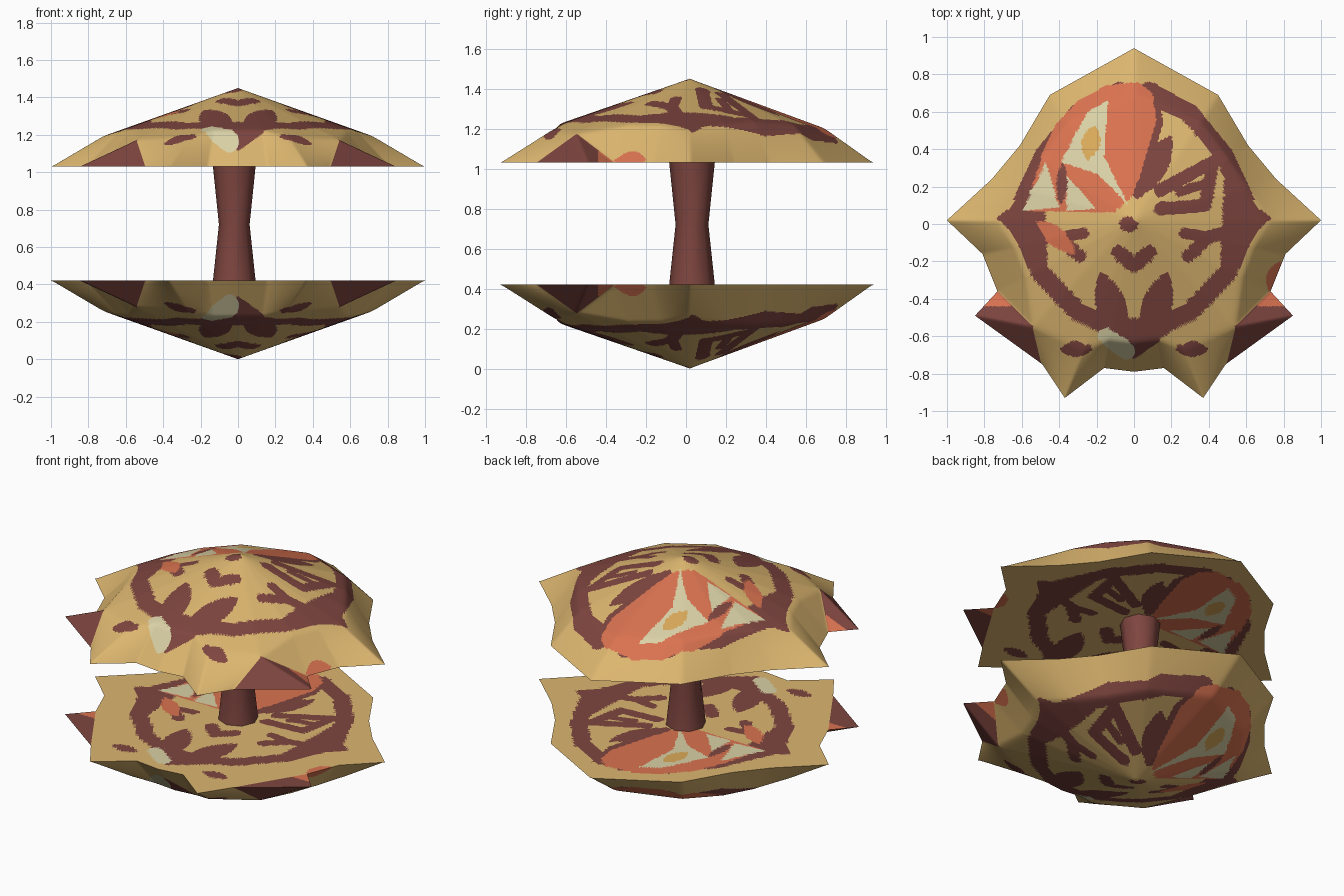
import bpy
import bmesh
import math
from mathutils import Matrix, Vector

cube = bpy.data.objects.get("Cube")
if cube:
    bpy.data.objects.remove(cube)

HEIGHT, SLOPE, RIM_Z = 1.45, .357, 1.03
TAN, MAROON, CORAL, CREAM, OCHRE = range(5)


def make_material(name, red, green, blue):
    colour = (red, green, blue, 1)
    material = bpy.data.materials.new(name)
    material.use_nodes = True
    material.diffuse_color = colour
    shader = material.node_tree.nodes["Principled BSDF"]
    shader.inputs["Base Color"].default_value = colour
    shader.inputs["Roughness"].default_value = .8
    return material


materials = [
    make_material("tan", .72, .47, .16),
    make_material("maroon", .21, .06, .05),
    make_material("coral", .7, .17, .08),
    make_material("cream", .7, .64, .38),
    make_material("ochre", .7, .4, .1),
]


# Painted areas: each helper returns a test for a point seen in plan
def patch(*corners):
    sides = list(zip(corners, corners[1:] + corners[:1]))

    def inside(x, y):
        hit = False
        for (ax, ay), (bx, by) in sides:
            if (ay > y) != (by > y) and x < ax + (y - ay) * (bx - ax) / (by - ay):
                hit = not hit
        return hit
    return inside


def stroke(width, *points):
    pairs = [(Vector(a), Vector(b)) for a, b in zip(points, points[1:])]

    def inside(x, y):
        point = Vector((x, y))
        for start, end in pairs:
            along = end - start
            t = max(0, min(1, (point - start).dot(along) / along.length_squared))
            if (point - start - along * t).length < width:
                return True
        return False
    return inside


def leaf(width, start, end):
    centre = (Vector(start) + Vector(end)) / 2
    half = Vector(end) - centre

    def inside(x, y):
        offset = Vector((x, y)) - centre
        along = offset.dot(half) / half.length_squared
        across = (offset - half * along).length
        return across < width * (1 - along * along)
    return inside


def both(test):
    return lambda x, y: test(abs(x), y)


# Border band with pointed sides, then the mirrored marks inside it
band_paint = [
    (MAROON, both(stroke(.05, (.08, .71), (.3, .59), (.48, .37), (.64, .03),
                         (.5, -.26), (.3, -.47), (0, -.6)))),
    (MAROON, both(patch((.48, .24), (.74, .03), (.46, -.24)))),
    (MAROON, both(stroke(.035, (.58, -.02), (.4, -.07), (.29, -.17)))),
    (MAROON, both(stroke(.03, (.4, -.07), (.27, -.05)))),
    (MAROON, both(leaf(.08, (.06, -.63), (.18, -.25)))),
    (MAROON, both(patch((-.01, -.5), (.25, -.53), (.12, -.64), (-.01, -.73)))),
    (MAROON, both(stroke(.04, (0, -.22), (.08, -.15)))),
    (MAROON, both(leaf(.04, (.22, -.67), (.4, -.67)))),
    (MAROON, stroke(.035, (-.04, 0), (-.02, 0))),
]

# Leaf and loop on the left, large panel with rays on the right
panel_paint = [
    (MAROON, leaf(.07, (.02, .14), (.2, .48))),
    (MAROON, stroke(.035, (.14, .08), (.38, .1), (.42, .33), (.14, .18))),
    (MAROON, stroke(.025, (.24, .17), (.4, .22))),
    (MAROON, stroke(.035, (.1, .72), (.12, .54), (.02, .17))),
    (CORAL, patch((-.3, .66), (-.15, .74), (.02, .76), (.1, .7), (.12, .56), (0, .16),
                  (-.1, .06), (-.58, .07), (-.5, .36), (-.42, .53))),
    (CORAL, leaf(.05, (-.52, .02), (-.31, -.16))),
    (CREAM, patch((-.14, .66), (-.25, .6), (-.39, .33), (-.2, .27),
                  (-.03, .1), (-.16, .36))),
    (CREAM, patch((-.47, .33), (-.6, .07), (-.4, .09))),
    (CREAM, patch((-.36, .26), (-.36, .07), (-.2, .08))),
    (MAROON, leaf(.03, (-.38, .33), (-.39, .1))),
    (OCHRE, leaf(.05, (-.25, .34), (-.21, .53))),
    (CREAM, stroke(.045, (-.15, -.6), (-.04, -.68))),
    (CORAL, leaf(.04, (.78, -.2), (.72, -.36))),
]


def colour_at(x, y):
    if math.hypot(x, y) < .9:
        for material, test in reversed(band_paint + panel_paint):
            if test(x, y):
                return material
    return TAN


# Shell: peak, ridge ring and spiked rim closed by a flat disc
rim = [(0, .94), (.45, .69), (.61, .42), (.76, .24), (1, .02), (.81, -.16),
       (.73, -.36), (.49, -.75), (.37, -.93), (.16, -.77), (0, -.79)]
FIN = 6


def on_cone(x, y):
    return (x, y, HEIGHT - SLOPE * math.hypot(x, y))


def ridge_point(x, y):
    # the ridge follows the rim inward, with shallower points
    scale = .42 + .3 / math.hypot(x, y)
    return on_cone(x * scale, y * scale)


bm = bmesh.new()
peak = bm.verts.new((0, .02, HEIGHT))
hub = bm.verts.new((0, .02, RIM_Z))
upper = [bm.verts.new(ridge_point(x, y)) for x, y in rim]
lower = [bm.verts.new((x, y, RIM_Z)) for x, y in rim]
upper[FIN + 1].co = on_cone(.54, -.55)
fin_tip = bm.verts.new((.85, -.49, RIM_Z))
for i in range(len(rim) - 1):
    bm.faces.new((peak, upper[i], upper[i + 1]))
    bm.faces.new((hub, lower[i], lower[i + 1]))
    if i == FIN:
        bm.faces.new((upper[i], lower[i], upper[i + 1]))
        for a, b, c in ((upper[i + 1], lower[i], fin_tip),
                        (upper[i + 1], fin_tip, lower[i + 1]),
                        (lower[i], lower[i + 1], fin_tip)):
            bm.faces.new((a, b, c)).material_index = MAROON
    else:
        bm.faces.new((upper[i], lower[i], lower[i + 1], upper[i + 1]))
bmesh.ops.mirror(bm, geom=bm.verts[:] + bm.edges[:] + bm.faces[:],
                 axis='X', merge_dist=.001)
bmesh.ops.recalc_face_normals(bm, faces=bm.faces[:])
bmesh.ops.subdivide_edges(bm, edges=bm.edges[:], cuts=33, use_grid_fill=True)

# Paint the faces, then soften the folds and keep the rim sharp
for face in bm.faces:
    x, y, z = face.calc_center_median()
    if face.material_index == MAROON:
        if y > -.44 and abs(x) > .66 and z < RIM_Z + .08:
            face.material_index = CORAL
    else:
        face.material_index = colour_at(x, y)
    face.smooth = True
folds = [v for v in bm.verts if RIM_Z + .001 < v.co.z < HEIGHT - .001]
for step in range(6):
    bmesh.ops.smooth_vert(bm, verts=folds, factor=.5,
                          use_axis_x=True, use_axis_y=True, use_axis_z=True)
bm.normal_update()
for edge in bm.edges:
    edge.smooth = edge.calc_face_angle(0) < 1


def add_object(name, source):
    mesh = bpy.data.meshes.new(name)
    source.to_mesh(mesh)
    for material in materials:
        mesh.materials.append(material)
    obj = bpy.data.objects.new(name, mesh)
    bpy.context.collection.objects.link(obj)


add_object("upper_shell", bm)
flip = Matrix.Translation((0, 0, HEIGHT)) @ Matrix.Scale(-1, 4, (0, 0, 1))
bmesh.ops.transform(bm, matrix=flip, verts=bm.verts[:])
bmesh.ops.reverse_faces(bm, faces=bm.faces[:])
add_object("lower_shell", bm)
bm.free()

# Waisted shaft between the discs
SIDES = 8
turns = [math.tau * i / SIDES for i in range(SIDES)]
bm = bmesh.new()
rings = [[bm.verts.new((radius * math.cos(t) - .02, radius * math.sin(t) + .03, z))
          for t in turns]
         for z, radius in ((.41, .115), (.72, .082), (1.04, .115))]
for low, high in zip(rings, rings[1:]):
    for i in range(SIDES):
        j = (i + 1) % SIDES
        bm.faces.new((low[i], low[j], high[j], high[i])).smooth = True
for face in bm.faces:
    face.material_index = MAROON
add_object("shaft", bm)
bm.free()
